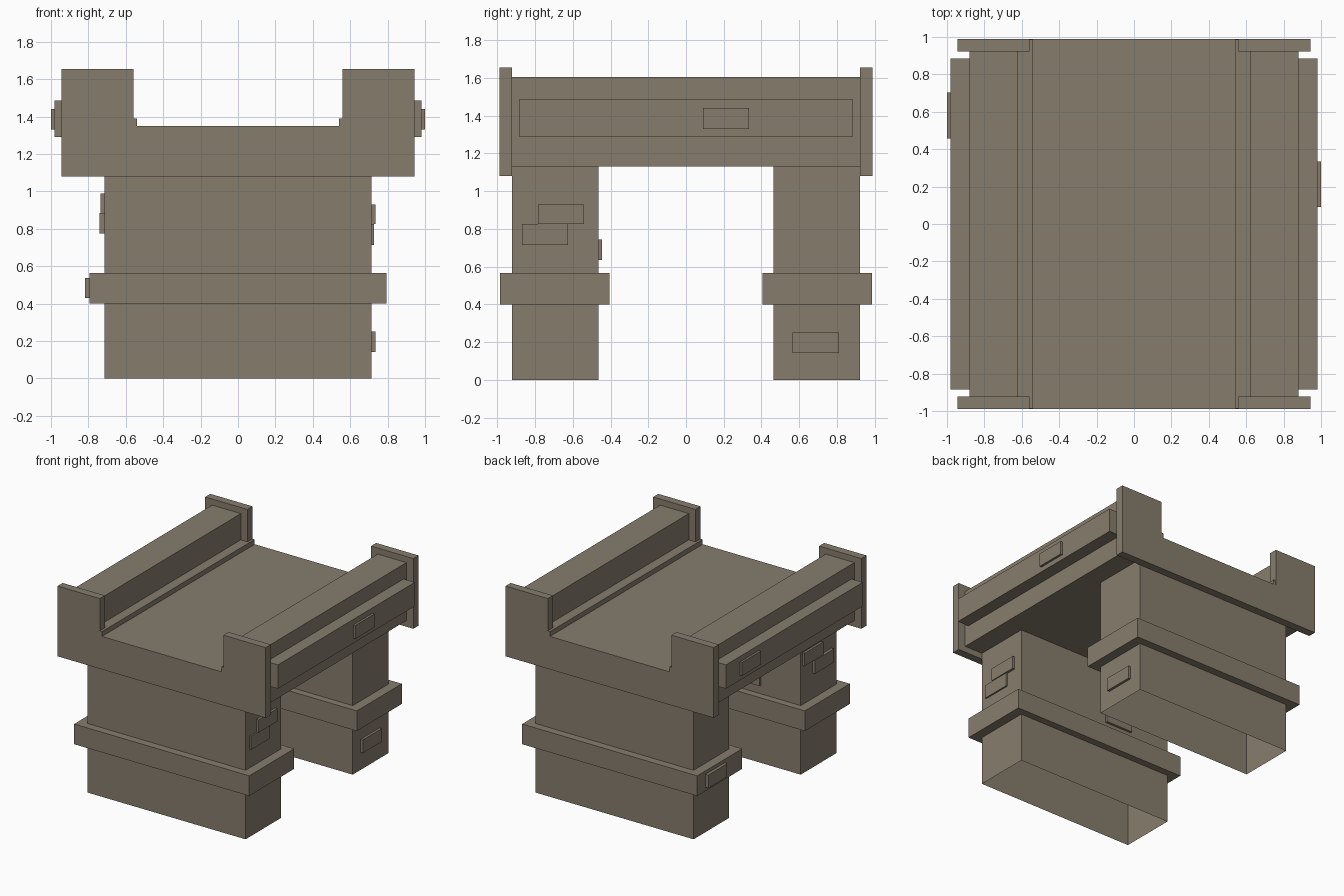
import bpy, bmesh

if "Cube" in bpy.data.objects:
    bpy.data.objects.remove(bpy.data.objects["Cube"])

stone = bpy.data.materials.new("grey_brown_stone")
stone.diffuse_color = (0.24, 0.205, 0.152, 1)
stone.use_nodes = True
stone.node_tree.nodes["Principled BSDF"].inputs["Base Color"].default_value = stone.diffuse_color


def finish(name, bm):
    bmesh.ops.recalc_face_normals(bm, faces=bm.faces)
    me = bpy.data.meshes.new(name)
    bm.to_mesh(me)
    bm.free()
    me.materials.append(stone)
    ob = bpy.data.objects.new(name, me)
    bpy.context.collection.objects.link(ob)
    return ob


def box(name, x, y, z, open_bottom=False):
    """Box from (min, max) ranges."""
    bm = bmesh.new()
    bmesh.ops.create_cube(bm, size=1)
    for v in bm.verts:
        v.co = [r[0] + (c + 0.5) * (r[1] - r[0]) for c, r in zip(v.co, (x, y, z))]
    bmesh.ops.recalc_face_normals(bm, faces=bm.faces)
    if open_bottom:
        low = [f for f in bm.faces if all(v.co.z < z[0] + 1e-4 for v in f.verts)]
        bmesh.ops.delete(bm, geom=low, context='FACES_ONLY')
        me = bpy.data.meshes.new(name)
        bm.to_mesh(me)
        bm.free()
        me.materials.append(stone)
        ob = bpy.data.objects.new(name, me)
        bpy.context.collection.objects.link(ob)
        return ob
    return finish(name, bm)


def trough(name, outer, inner, bottom, floor, top, y):
    """U-shaped cross-section extruded along y."""
    half = [(outer, bottom), (outer, top), (inner, top), (inner, floor)]
    pts = half + [(-px, pz) for px, pz in reversed(half)]
    bm = bmesh.new()
    face = bm.faces.new([bm.verts.new((px, y[0], pz)) for px, pz in pts])
    ext = bmesh.ops.extrude_face_region(bm, geom=[face], use_keep_orig=True)
    new = [g for g in ext["geom"] if isinstance(g, bmesh.types.BMVert)]
    bmesh.ops.translate(bm, verts=new, vec=(0, y[1] - y[0], 0))
    return finish(name, bm)


# Deck with parapets, and taller end frames
trough("deck", 0.88, 0.62, 1.13, 1.35, 1.605, (-0.922, 0.922))

for s, end in ((-1, "front"), (1, "back")):
    trough(end + "_end_frame", 0.943, 0.56, 1.08, 1.35, 1.655,
           sorted((s * 0.922, s * 0.988)))
    # Hollow pier and its band
    box(end + "_pier", (-0.715, 0.715), sorted((s * 0.463, s * 0.923)),
        (0, 1.13), open_bottom=True)
    box(end + "_pier_band", (-0.793, 0.793), sorted((s * 0.405, s * 0.987)),
        (0.40, 0.565))

for s, side in ((-1, "left"), (1, "right")):
    # Kerb beside the parapet and moulding along the outer wall
    box(side + "_kerb", sorted((s * 0.54, s * 0.63)), (-0.987, 0.987), (1.34, 1.39))
    box(side + "_moulding", sorted((s * 0.87, s * 0.982)), (-0.885, 0.885),
        (1.29, 1.485))

# Raised bricks on the side walls: side, inner x, outer x, y start, z range
bricks = [
    (1, 0.97, 1.00, 0.09, 1.33, 1.44),
    (-1, 0.97, 1.00, 0.457, 1.33, 1.44),
    (1, 0.70, 0.735, -0.785, 0.825, 0.93),
    (1, 0.70, 0.727, -0.87, 0.715, 0.825),
    (1, 0.70, 0.735, 0.565, 0.142, 0.25),
    (-1, 0.70, 0.734, -0.73, 0.885, 0.99),
    (-1, 0.70, 0.740, -0.86, 0.775, 0.885),
    (-1, 0.78, 0.818, 0.635, 0.43, 0.537),
]
for i, (s, xi, xo, y, z0, z1) in enumerate(bricks):
    box(f"raised_brick_{i + 1}", sorted((s * xi, s * xo)), (y, y + 0.245), (z0, z1))

# Raised brick on the inner face of the front pier
box("inner_raised_brick", (-0.355, -0.11), (-0.48, -0.445), (0.635, 0.745))
